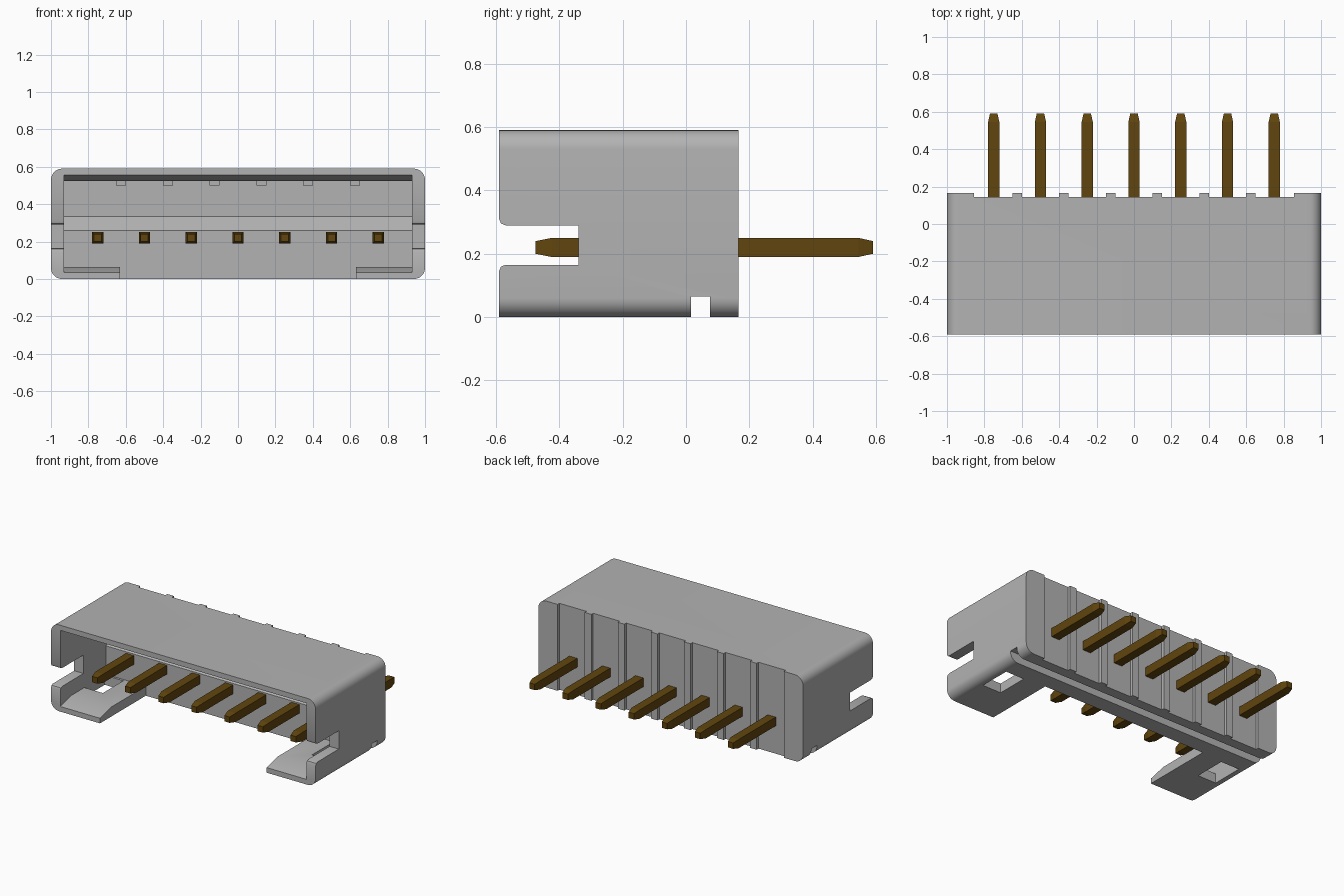
import bpy, bmesh, math
from mathutils import Vector

if "Cube" in bpy.data.objects:
    bpy.data.objects.remove(bpy.data.objects["Cube"])


def material(name, rgb):
    m = bpy.data.materials.new(name)
    m.use_nodes = True
    m.diffuse_color = (*rgb, 1)
    m.node_tree.nodes["Principled BSDF"].inputs["Base Color"].default_value = (*rgb, 1)
    return m


GREY = material("grey plastic", (0.45, 0.45, 0.45))
BRASS = material("dark brass", (0.12, 0.06, 0.004))


def loft(name, rings, mat):
    """Solid joining a row of equal-length rings of points, capped at both ends."""
    bm = bmesh.new()
    rows = [[bm.verts.new(p) for p in ring] for ring in rings]
    n = len(rows[0])
    for a, b in zip(rows, rows[1:]):
        for i in range(n):
            j = (i + 1) % n
            bm.faces.new((a[i], a[j], b[j], b[i]))
    bm.faces.new(rows[0])
    bm.faces.new(rows[-1][::-1])
    bmesh.ops.recalc_face_normals(bm, faces=bm.faces)
    mesh = bpy.data.meshes.new(name)
    bm.to_mesh(mesh)
    bm.free()
    mesh.materials.append(mat)
    ob = bpy.data.objects.new(name, mesh)
    bpy.context.collection.objects.link(ob)
    return ob


def prism_x(name, profile, x0, x1, mat=GREY):
    return loft(name, [[(x, y, z) for y, z in profile] for x in (x0, x1)], mat)


def box(name, x, y, z, mat=GREY):
    profile = [(y[0], z[0]), (y[1], z[0]), (y[1], z[1]), (y[0], z[1])]
    return prism_x(name, profile, x[0], x[1], mat)


def cut(target, cutter):
    mod = target.modifiers.new("cut", "BOOLEAN")
    mod.operation = "DIFFERENCE"
    mod.solver = "EXACT"
    mod.object = cutter
    bpy.context.view_layer.objects.active = target
    bpy.ops.object.modifier_apply(modifier=mod.name)
    bpy.data.objects.remove(cutter)


# Housing block with rounded long edges
W, H, R, FRONT, BACK = 1.0, 0.59, 0.06, -0.59, 0.165
outline = []
for k, (cx, cz) in enumerate([(W - R, H - R), (R - W, H - R), (R - W, R), (W - R, R)]):
    for s in range(9):
        a = math.radians(90 * k + 90 * s / 8)
        outline.append((cx + R * math.cos(a), cz + R * math.sin(a)))
housing = loft("housing", [[(x, y, z) for x, z in outline] for y in (FRONT, BACK)], GREY)

# Cavity with lead-in chamfers and a sloped ledge on the rear wall
WALL = -0.095
cavity = [(-0.7, 0.555), (FRONT, 0.555), (-0.47, 0.525), (-0.02, 0.525), (-0.02, 0.335),
          (WALL, 0.26), (WALL, 0.065), (-0.47, 0.065), (FRONT, 0.035), (-0.7, 0.035)]
cut(housing, prism_x("cavity_cutter", cavity, -0.93, 0.93))

# Open middle of the floor, leaving one flange on each side
cut(housing, box("floor_cutter", (-0.63, 0.63), (-0.7, WALL), (-0.1, 0.2)))

# Side slots with rounded mouths
half = [(-0.34, 0.0625), (-0.57, 0.0625), (-0.584, 0.068), (FRONT, 0.082), (-0.7, 0.082)]
slot = [(y, 0.2275 - d) for y, d in half] + [(y, 0.2275 + d) for y, d in reversed(half)]
cut(housing, prism_x("slot_cutter", slot, -1.1, 1.1))

# Groove across the underside
cut(housing, box("groove_cutter", (-1.1, 1.1), (0.015, 0.075), (-0.1, 0.065)))

# Windows in the floor flanges
for s in (-1, 1):
    x = sorted((s * 0.79, s * 0.93))
    cut(housing, box("window_cutter", x, (-0.33, -0.11), (-0.1, 0.1)))

# Rear recesses that leave upright ribs between the pins
for i in range(-3, 4):
    x0 = -0.855 if i == -3 else 0.25 * i - 0.1
    x1 = 0.855 if i == 3 else 0.25 * i + 0.1
    cut(housing, box("recess_cutter", (x0, x1), (0.145, 0.3), (-0.1, 0.7)))

bpy.ops.object.select_all(action="DESELECT")
housing.select_set(True)
bpy.context.view_layer.objects.active = housing
bpy.ops.object.shade_smooth_by_angle(angle=math.radians(30))

# Small ribs under the cavity roof
for i in range(6):
    x = 0.25 * i - 0.625
    box(f"roof_rib_{i + 1}", (x - 0.027, x + 0.027), (-0.25, -0.01), (0.5, 0.535))

# Square pins with tapered tips
for i in range(-3, 4):
    c = Vector((0.25 * i, 0, 0.22))
    rings = [[c + Vector((h * u, y, h * v)) for u, v in ((-1, -1), (1, -1), (1, 1), (-1, 1))]
             for y, h in ((-0.475, 0.02), (-0.425, 0.03), (0.545, 0.03), (0.59, 0.02))]
    loft(f"pin_{i + 4}", rings, BRASS)
